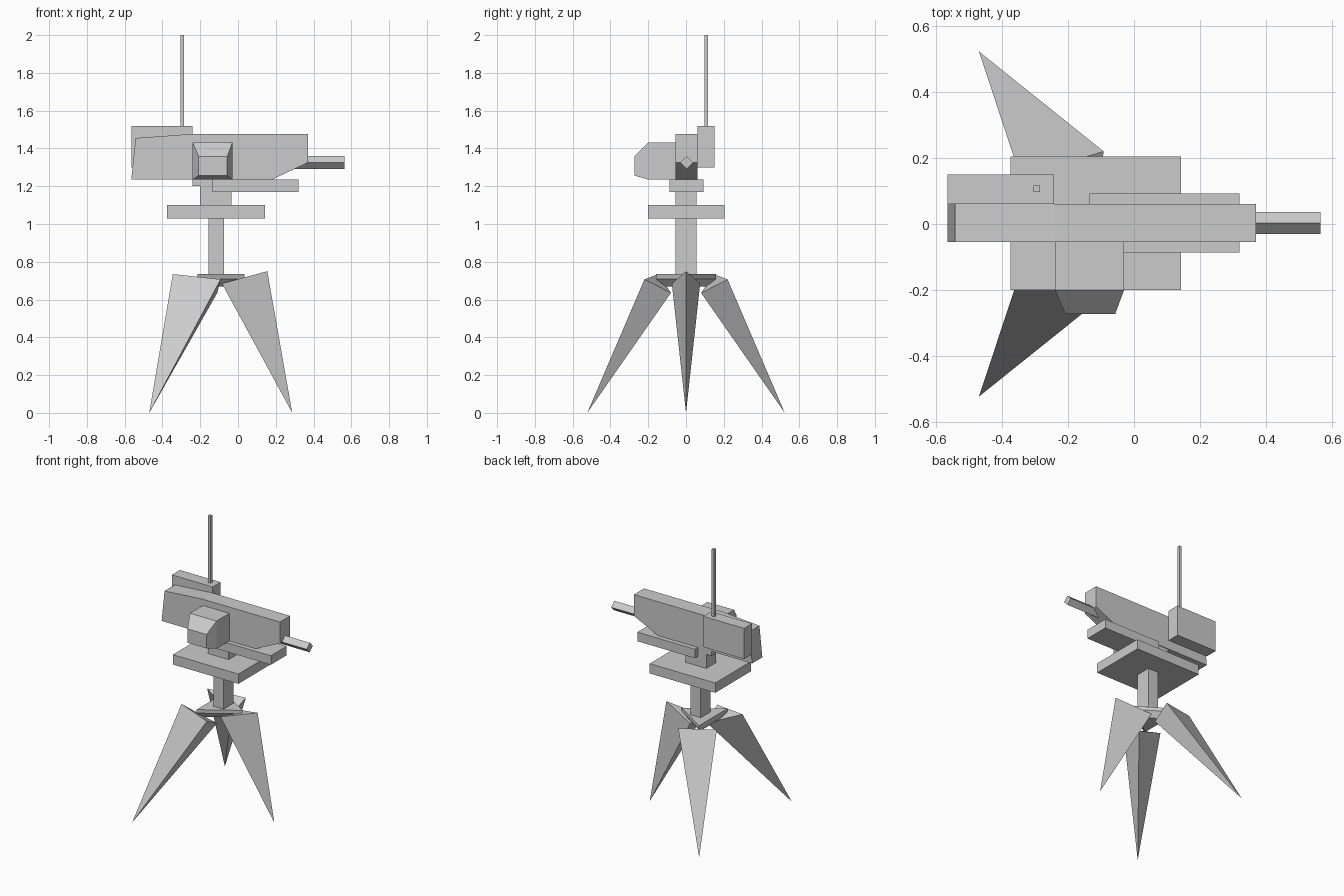
import bpy

if "Cube" in bpy.data.objects:
    bpy.data.objects.remove(bpy.data.objects["Cube"])

grey = bpy.data.materials.new("light_grey")
grey.diffuse_color = (0.6, 0.6, 0.6, 1)
grey.use_nodes = True
grey.node_tree.nodes["Principled BSDF"].inputs["Base Color"].default_value = grey.diffuse_color


def mesh(name, verts, faces):
    me = bpy.data.meshes.new(name)
    me.from_pydata(verts, [], faces)
    me.materials.append(grey)
    ob = bpy.data.objects.new(name, me)
    bpy.context.collection.objects.link(ob)
    # make all normals point outward
    import bmesh
    bm = bmesh.new()
    bm.from_mesh(me)
    bmesh.ops.recalc_face_normals(bm, faces=bm.faces)
    bm.to_mesh(me)
    bm.free()
    return ob


def loft(name, rings):
    """Closed solid through rings with the same number of points."""
    n = len(rings[0])
    verts = [p for r in rings for p in r]
    faces = [tuple(range(n)), tuple(range(len(verts) - n, len(verts)))]
    for k in range(len(rings) - 1):
        for i in range(n):
            j = (i + 1) % n
            faces.append((k * n + i, k * n + j, k * n + n + j, k * n + n + i))
    return mesh(name, verts, faces)


def box(name, x0, x1, y0, y1, z0, z1):
    rect = [(x0, y0), (x1, y0), (x1, y1), (x0, y1)]
    return loft(name, [[(x, y, z) for x, y in rect] for z in (z0, z1)])


def leg(name, a, b, c, tip):
    return mesh(name, [a, b, c, tip], [(0, 1, 2), (0, 1, 3), (1, 2, 3), (2, 0, 3)])


# Tripod legs: three-sided spikes
leg("front_leg_right", (0.155, 0, 0.75), (-0.085, -0.075, 0.685),
    (-0.085, 0.075, 0.685), (0.287, 0, 0))
for side, s in (("front", -1), ("back", 1)):
    leg(side + "_leg_left", (-0.345, s * 0.145, 0.735), (-0.092, s * 0.22, 0.707),
        (-0.11, s * 0.08, 0.635), (-0.47, s * 0.523, 0))

# Triangular hub with a tapered underside
tri = [(0.035, 0), (-0.215, 0.16), (-0.215, -0.16)]
cx = -0.13
loft("hub", [[(cx + (x - cx) * f, y * f, z) for x, y in tri]
             for f, z in ((0.68, 0.67), (1, 0.71), (1, 0.735))])

# Post, turntable and cradle
box("post", -0.155, -0.075, -0.055, 0.055, 0.7, 1.03)
box("turntable", -0.375, 0.143, -0.2, 0.205, 1.03, 1.1)
box("neck", -0.2, -0.035, -0.055, 0.055, 1.1, 1.2)
box("neck_cap", -0.24, -0.035, -0.055, 0.055, 1.2, 1.235)
box("cradle", -0.135, 0.32, -0.087, 0.093, 1.17, 1.235)

# Main housing from a side profile
profile = [(-0.565, 1.235), (0.18, 1.235), (0.37, 1.325),
           (0.37, 1.477), (-0.24, 1.477), (-0.542, 1.455)]
loft("housing", [[(x, y, z) for x, z in profile] for y in (-0.055, 0.06)])

# Barrel with a diamond section
loft("barrel", [[(x, 0.003 + dy, 1.325 + dz) for dy, dz in
                 ((-0.034, 0), (0, 0.034), (0.034, 0), (0, -0.034))]
                for x in (0.25, 0.565)])

# Sight pod with a bevelled front
loft("sight_pod", [
    [(x0, y, z0), (x1, y, z0), (x1, y, z1), (x0, y, z1)]
    for y, x0, x1, z0, z1 in ((-0.05, -0.24, -0.03, 1.235, 1.432),
                              (-0.2, -0.24, -0.03, 1.235, 1.432),
                              (-0.273, -0.208, -0.057, 1.257, 1.357))])

# Radio box and antenna
box("radio_box", -0.565, -0.242, 0.06, 0.15, 1.3, 1.52)
box("antenna", -0.305, -0.285, 0.097, 0.117, 1.52, 2.0)
